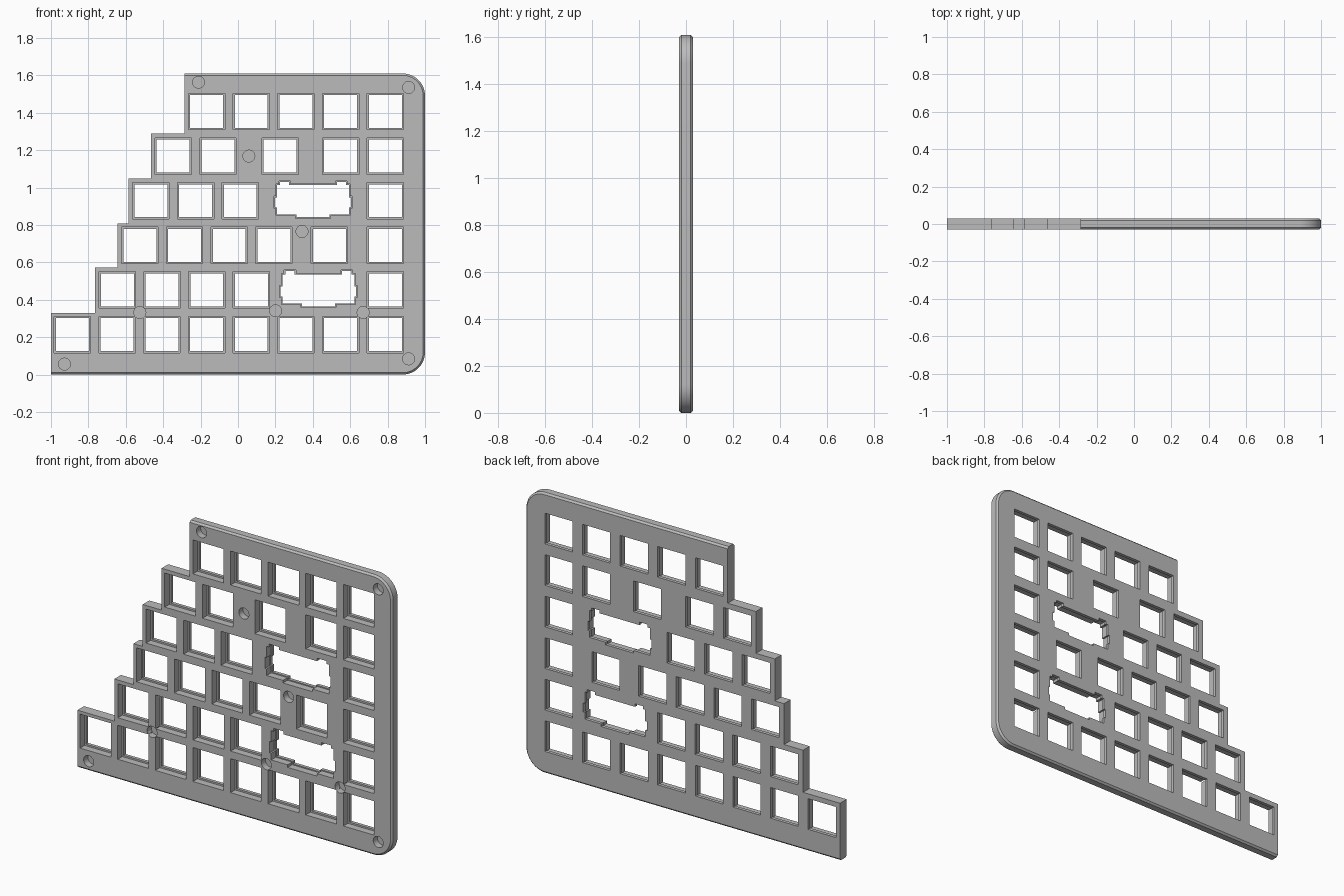
import bpy, bmesh, math
from mathutils import Vector

cube = bpy.data.objects.get("Cube")
if cube:
    bpy.data.objects.remove(cube, do_unlink=True)

grey = bpy.data.materials.new("plate grey")
grey.use_nodes = True
grey.diffuse_color = (0.5, 0.5, 0.5, 1)
grey.node_tree.nodes["Principled BSDF"].inputs["Base Color"].default_value = (0.5, 0.5, 0.5, 1)

HALF = 0.03      # half of the plate thickness
TOP = 1.61
PITCH = 0.239


def loft(bm, sections):
    """Solid through matching outlines, each given as (y, [(x, z), ...])."""
    rings = [[bm.verts.new((x, y, z)) for x, z in pts] for y, pts in sections]
    for a, b in zip(rings, rings[1:]):
        for i in range(len(a)):
            j = (i + 1) % len(a)
            bm.faces.new((a[i], a[j], b[j], b[i]))
    bm.faces.new(rings[0])
    bm.faces.new(rings[-1])


def make_object(name, solids):
    bm = bmesh.new()
    for sections in solids:
        loft(bm, sections)
    bmesh.ops.recalc_face_normals(bm, faces=bm.faces)
    mesh = bpy.data.meshes.new(name)
    bm.to_mesh(mesh)
    bm.free()
    mesh.materials.append(grey)
    obj = bpy.data.objects.new(name, mesh)
    bpy.context.collection.objects.link(obj)
    return obj


def grow(pts, m):
    """Offset a right-angled counter-clockwise outline outwards."""
    out = []
    for i, p in enumerate(pts):
        p, a, b = Vector(p), Vector(pts[i - 1]), Vector(pts[(i + 1) % len(pts)])
        d, e = (p - a).normalized(), (b - p).normalized()
        out.append((p.x + m * (d.y + e.y), p.y - m * (d.x + e.x)))
    return out


def arc(cx, cz, r, start, steps):
    return [(cx + r * math.cos(start + math.pi / 2 * i / steps),
             cz + r * math.sin(start + math.pi / 2 * i / steps)) for i in range(steps + 1)]


# Stepped plate: chamfered along bottom, right end and top only
steps = [(-0.286, 1.288), (-0.465, 1.048), (-0.585, 0.807),
         (-0.644, 0.572), (-0.765, 0.33)]


def outline(inset):
    r = 0.12
    pts = [(-1, inset)]
    pts += arc(1 - r, r, r - inset, -math.pi / 2, 14)
    pts += arc(1 - r, TOP - r, r - inset, 0, 14)
    pts.append((steps[0][0], TOP - inset))
    for i, (x, z) in enumerate(steps):
        nx = steps[i + 1][0] if i + 1 < len(steps) else -1
        pts += [(x, z), (nx, z)]
    return pts


plate = make_object("switch_plate", [[(-HALF, outline(0.01)), (-HALF + 0.01, outline(0)),
                                      (HALF - 0.01, outline(0)), (HALF, outline(0.01))]])

# Key openings, row by row from the bottom
last = 0.788
rows = [[last - PITCH * i for i in range(8)],
        [last] + [0.072 - PITCH * i for i in range(4)],
        [last, 0.489] + [0.192 - PITCH * i for i in range(4)],
        [last] + [0.012 - PITCH * i for i in range(3)],
        [last, last - PITCH, 0.225, -0.107, -0.347],
        [last - PITCH * i for i in range(5)]]
row_z = [0.214 + 0.2385 * i for i in range(6)]
s = 0.088
square = [(-s, -s), (s, -s), (s, s), (-s, s)]

# Wide key opening with stabiliser notches, right half then mirrored
half = [(s, -s), (s, -0.073), (0.192, -0.073), (0.192, -0.035), (0.202, -0.035),
        (0.202, 0.018), (0.192, 0.018), (0.192, 0.083), (0.177, 0.083),
        (0.177, 0.1), (0.127, 0.1), (0.127, 0.083)]
wide_key = half + [(-x, z) for x, z in reversed(half)]

openings = [(square, x, z, 0.0095) for row, z in zip(rows, row_z) for x in row]
openings += [(wide_key, 0.43, row_z[1], 0.006), (wide_key, 0.401, row_z[3], 0.006)]


def place(pts, x, z):
    return [(px + x, pz + z) for px, pz in pts]


through, recess = [], []
for shape, x, z, margin in openings:
    inner, outer = place(shape, x, z), place(grow(shape, margin), x, z)
    through.append([(-0.1, inner), (0.1, inner)])
    recess.append([(-0.1, outer), (HALF - 0.019, outer)])

# Blind screw holes in the front
screws = [(-0.211, 1.563), (0.912, 1.535), (0.058, 1.168), (0.342, 0.765), (-0.525, 0.332),
          (0.201, 0.341), (0.669, 0.332), (-0.928, 0.056), (0.912, 0.084)]
holes = []
for x, z in screws:
    ring = [(x + 0.032 * math.cos(math.tau * i / 24), z + 0.032 * math.sin(math.tau * i / 24))
            for i in range(24)]
    holes.append([(-0.1, ring), (0.008, ring)])

# Cut the openings, then remove the cutters
bpy.context.view_layer.objects.active = plate
plate.select_set(True)
for name, solids in (("key_cutter", through), ("recess_cutter", recess), ("screw_cutter", holes)):
    cutter = make_object(name, solids)
    cutter.hide_render = True
    mod = plate.modifiers.new(name, 'BOOLEAN')
    mod.operation = 'DIFFERENCE'
    mod.solver = 'EXACT'
    mod.object = cutter
    bpy.ops.object.modifier_apply(modifier=mod.name)
    bpy.data.objects.remove(cutter, do_unlink=True)

bpy.ops.object.shade_smooth_by_angle(angle=math.radians(30))
